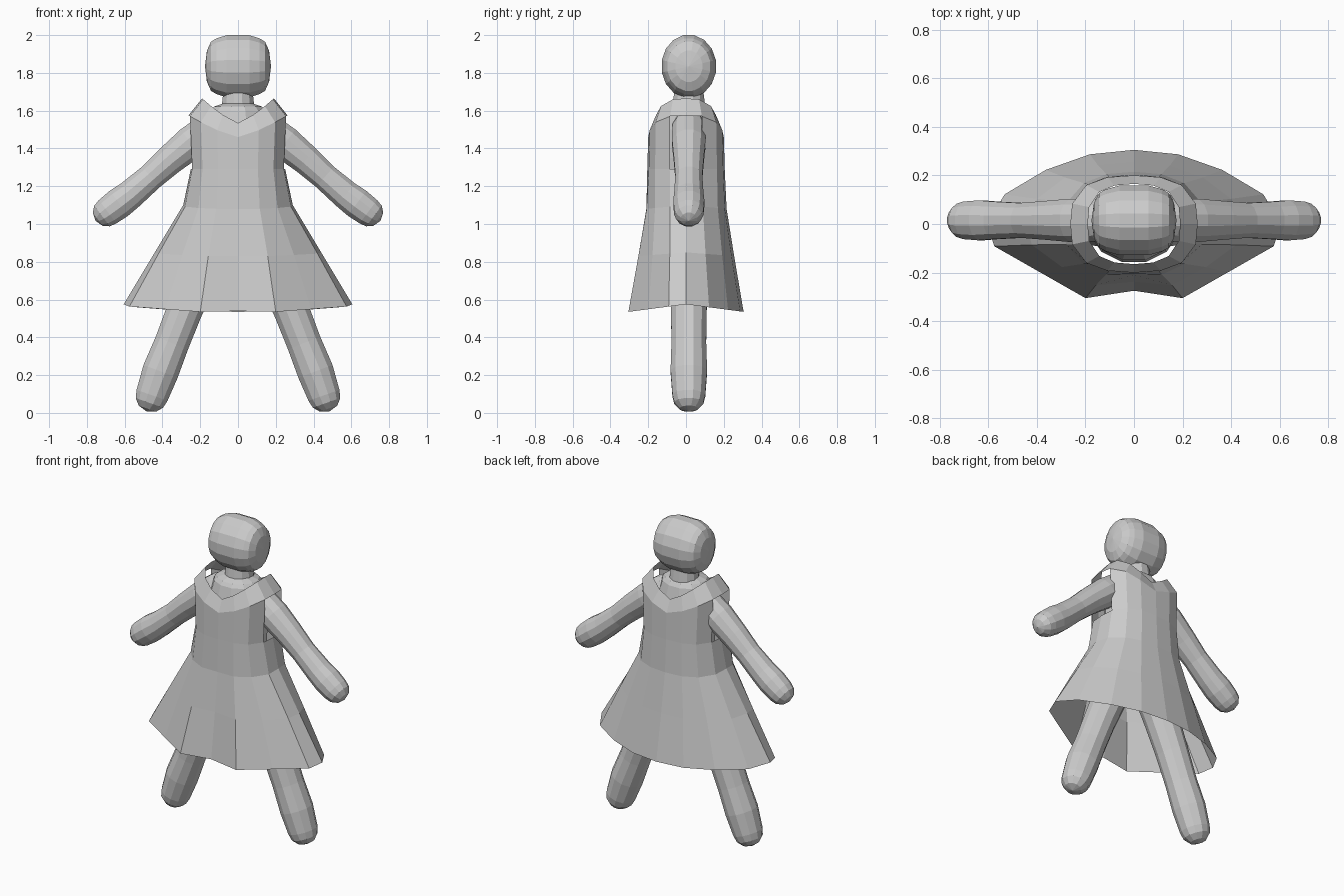
import bpy, bmesh, math
from mathutils import Vector

if "Cube" in bpy.data.objects:
    bpy.data.objects.remove(bpy.data.objects["Cube"])

grey = bpy.data.materials.new("plain grey")
grey.diffuse_color = (0.6, 0.6, 0.6, 1)
grey.use_nodes = True
grey.node_tree.nodes["Principled BSDF"].inputs["Base Color"].default_value = grey.diffuse_color


def finish(bm, name):
    bmesh.ops.recalc_face_normals(bm, faces=bm.faces[:])
    mesh = bpy.data.meshes.new(name)
    bm.to_mesh(mesh)
    bm.free()
    mesh.materials.append(grey)
    ob = bpy.data.objects.new(name, mesh)
    bpy.context.collection.objects.link(ob)
    return ob


def tube(name, path, sides=12, cap=1.0, depth=1.0, y=0.015, side=1):
    """Round-ended limb along (x, z, radius) points; depth scales it along y."""
    pts = [(Vector((x * side, y, z)), r) for x, z, r in path]
    dirs = []
    for i in range(len(pts)):
        a, b = pts[max(i - 1, 0)][0], pts[min(i + 1, len(pts) - 1)][0]
        dirs.append((b - a).normalized())
    rings = [(p, r, d) for (p, r), d in zip(pts, dirs)]

    def dome(i, sign):
        p, r = pts[i]
        return [(p + dirs[i] * sign * r * cap * math.sin(t), r * math.cos(t), dirs[i])
                for t in (math.radians(28), math.radians(56))]

    rings = dome(0, -1)[::-1] + rings + dome(-1, 1)
    bm = bmesh.new()
    loops = []
    for p, r, d in rings:
        n = Vector((d.z, 0, -d.x))
        loop = []
        for k in range(sides):
            a = 2 * math.pi * (k + 0.5) / sides
            loop.append(bm.verts.new(p + n * r * math.cos(a) + Vector((0, r * depth * math.sin(a), 0))))
        loops.append(loop)
    for a, b in zip(loops, loops[1:]):
        for k in range(sides):
            j = (k + 1) % sides
            bm.faces.new((a[k], a[j], b[j], b[k]))
    for i, sign, loop in ((0, -1, loops[0]), (-1, 1, loops[-1])):
        p, r = pts[i]
        tip = bm.verts.new(p + dirs[i] * sign * r * cap)
        for k in range(sides):
            bm.faces.new((loop[k], loop[(k + 1) % sides], tip))
    return finish(bm, name)


# Head: a short rounded barrel lying across x
tube("head", [(-0.115, 1.835, 0.15), (-0.06, 1.835, 0.168), (0, 1.835, 0.168),
              (0.06, 1.835, 0.168), (0.115, 1.835, 0.15)],
     sides=16, cap=0.4, depth=0.87, y=0.015)

# Neck and torso under the dress
tube("neck", [(0, 1.62, 0.09), (0, 1.70, 0.08)], cap=0.2)
tube("torso", [(0, 0.92, 0.16), (0, 1.1, 0.18), (0, 1.35, 0.19), (0, 1.5, 0.18), (0, 1.6, 0.15)],
     cap=0.3, depth=0.85, y=0)

# Limbs
for side, label in ((1, "right"), (-1, "left")):
    tube(label + "_arm", [(0.14, 1.51, 0.09), (0.25, 1.43, 0.092), (0.36, 1.34, 0.082),
                          (0.46, 1.25, 0.074), (0.57, 1.155, 0.08), (0.63, 1.11, 0.085),
                          (0.69, 1.065, 0.08)], side=side)
    tube(label + "_leg", [(0.1, 0.95, 0.11), (0.2, 0.74, 0.105), (0.28, 0.55, 0.098),
                          (0.35, 0.37, 0.095), (0.41, 0.22, 0.1), (0.455, 0.093, 0.09)],
         side=side)

# Dress: half outlines from front centre to back centre, round bodice and flared hem
ROUND = [(0, -1), (.42, -.96), (.75, -.8), (.97, -.42), (1, 0), (.97, .42), (.75, .8), (.42, .96), (0, 1)]
FLARE = [(0, -.9), (.33, -1), (.64, -.65), (.95, -.3), (1, 0), (.88, .4), (.6, .73), (.3, .94), (0, 1)]
# side height, centre height, half width, half depth, amount of flare
RINGS = [(1.665, 1.535, .19, .165, 0), (1.575, 1.46, .262, .2, 0), (1.29, 1.29, .25, .205, 0),
         (1.10, 1.08, .29, .215, .25), (.85, .83, .44, .255, .7), (.575, .535, .605, .305, 1)]
bm = bmesh.new()
cols = len(ROUND)
for side in (1, -1):
    prev = None
    for r, (zs, zc, w, d, f) in enumerate(RINGS):
        row = []
        for a, b in zip(ROUND, FLARE):
            ux, uy = a[0] + (b[0] - a[0]) * f, a[1] + (b[1] - a[1]) * f
            t = abs(uy) if r > 2 else 1 - ux ** 1.3
            row.append(bm.verts.new((side * w * ux, d * uy, zs + (zc - zs) * t)))
        if prev:
            for c in range(cols - 1):
                if r == 2 and c in (3, 4):      # open armholes
                    continue
                bm.faces.new((prev[c], prev[c + 1], row[c + 1], row[c]))
        prev = row
bmesh.ops.remove_doubles(bm, verts=bm.verts[:], dist=0.0005)
finish(bm, "dress")
